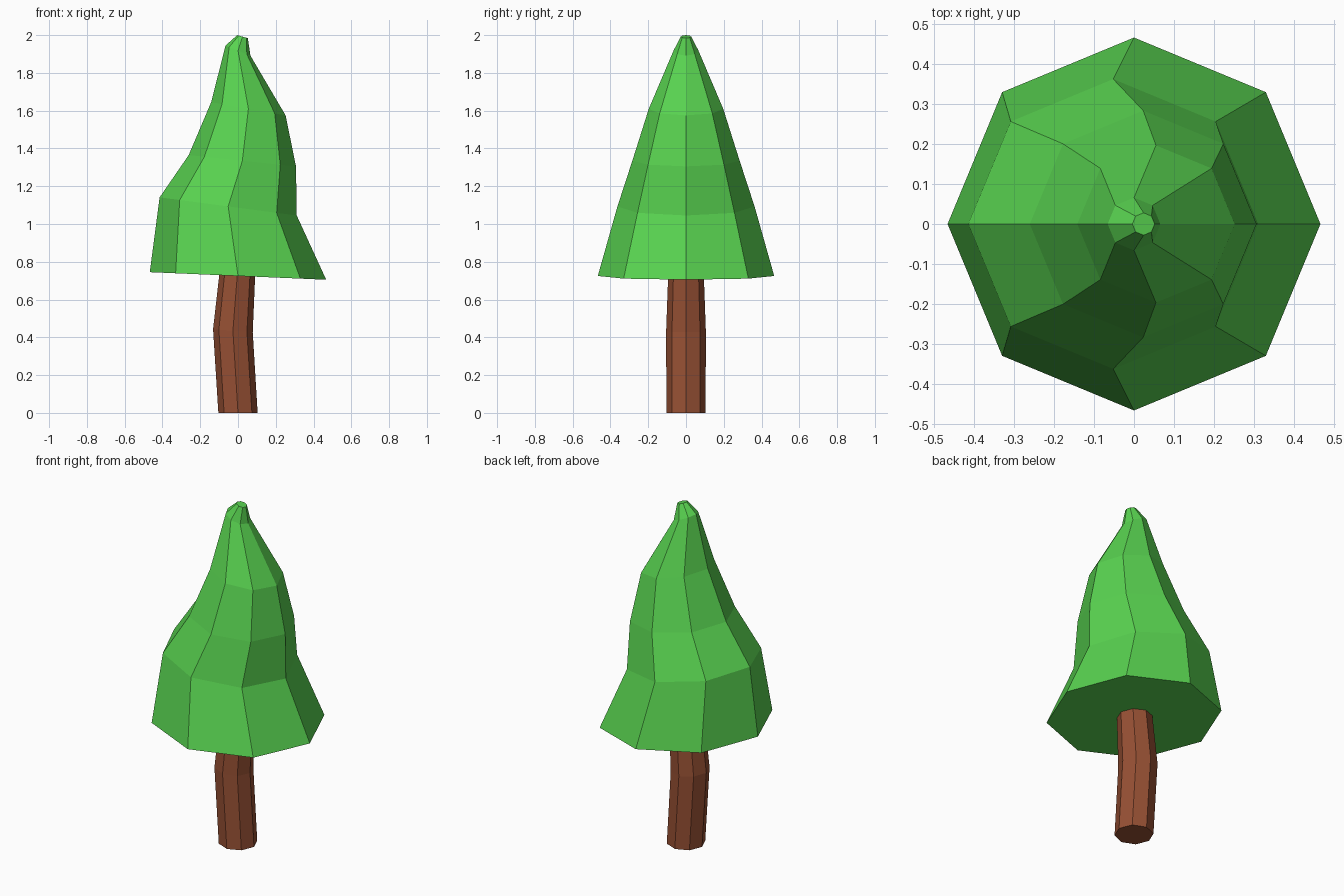
import bpy, bmesh
from math import cos, sin, tau

cube = bpy.data.objects.get("Cube")
if cube:
    bpy.data.objects.remove(cube, do_unlink=True)

SIDES = 8


def make_material(name, color):
    mat = bpy.data.materials.new(name)
    mat.use_nodes = True
    mat.diffuse_color = color
    mat.node_tree.nodes["Principled BSDF"].inputs["Base Color"].default_value = color
    return mat


def lofted_tube(name, rings, mat):
    """Closed flat-shaded tube through rings of (centre x, centre z, radius, drop towards +x)."""
    bm = bmesh.new()
    loops = []
    for cx, cz, radius, drop in rings:
        angles = [tau * i / SIDES for i in range(SIDES)]
        loops.append([bm.verts.new((cx + radius * cos(a), radius * sin(a), cz - drop * cos(a)))
                      for a in angles])
    for low, high in zip(loops, loops[1:]):
        for i in range(SIDES):
            j = (i + 1) % SIDES
            bm.faces.new((low[i], low[j], high[j], high[i]))
    bm.faces.new(loops[0][::-1])
    bm.faces.new(loops[-1])
    mesh = bpy.data.meshes.new(name)
    bm.to_mesh(mesh)
    bm.free()
    mesh.materials.append(mat)
    obj = bpy.data.objects.new(name, mesh)
    bpy.context.collection.objects.link(obj)
    return obj


leaf_green = make_material("leaf green", (0.098, 0.645, 0.08, 1))
bark_brown = make_material("bark brown", (0.305, 0.08, 0.034, 1))

# Bent trunk, ending just inside the foliage
lofted_tube("trunk", [
    (0.0, 0.0, 0.104, 0.0),
    (-0.027, 0.435, 0.105, 0.008),
    (-0.003, 0.74, 0.094, 0.01),
], bark_brown)

# Leaning foliage cone with tilted rings
lofted_tube("foliage", [
    (0.0, 0.725, 0.467, 0.02),
    (-0.052, 1.093, 0.363, 0.048),
    (0.023, 1.335, 0.284, 0.03),
    (0.055, 1.61, 0.197, 0.035),
    (0.0, 1.918, 0.066, 0.027),
    (0.024, 1.992, 0.028, 0.008),
], leaf_green)
